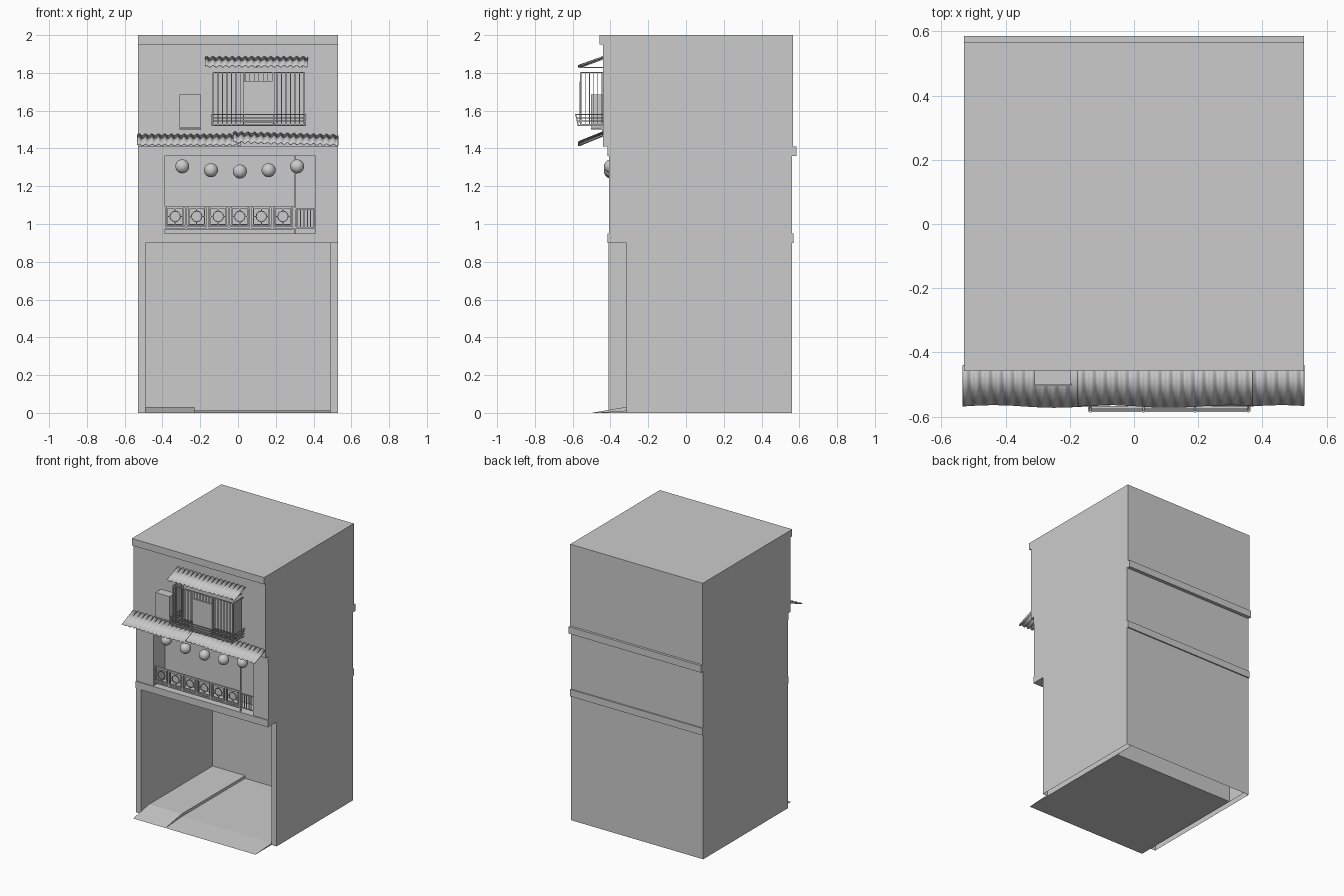
import bpy, bmesh, math
from mathutils import Vector, Matrix

if "Cube" in bpy.data.objects:
    bpy.data.objects.remove(bpy.data.objects["Cube"])


def finish(name, bm, smooth=False):
    me = bpy.data.meshes.new(name)
    bmesh.ops.recalc_face_normals(bm, faces=bm.faces)
    bm.to_mesh(me)
    bm.free()
    if smooth:
        me.shade_smooth()
    ob = bpy.data.objects.new(name, me)
    bpy.context.collection.objects.link(ob)
    return ob


def add_box(bm, lo, hi, open_bottom=False):
    lo, hi = Vector(lo), Vector(hi)
    m = Matrix.Translation((lo + hi) / 2) @ Matrix.Diagonal((*(hi - lo), 1))
    vs = bmesh.ops.create_cube(bm, size=1, matrix=m)["verts"]
    if open_bottom:
        low = {v for v in vs if v.co.z < lo.z + 1e-5}
        bmesh.ops.delete(bm, geom=[f for f in bm.faces if set(f.verts) <= low], context="FACES_ONLY")


def box(name, lo, hi, open_bottom=False):
    bm = bmesh.new()
    add_box(bm, lo, hi, open_bottom)
    return finish(name, bm)


def add_bar(bm, p, q, t=0.004):
    # square bar of thickness t between two points
    p, q = Vector(p), Vector(q)
    d = q - p
    m = (Matrix.Translation((p + q) / 2) @ d.to_track_quat("Z", "Y").to_matrix().to_4x4()
         @ Matrix.Diagonal((t, t, d.length, 1)))
    bmesh.ops.create_cube(bm, size=1, matrix=m)


W, BACK = 0.53, 0.56

# ground floor: open room with hollow walls
box("left_wall", (-W, -0.41, 0), (-0.49, BACK, 0.9), True)
box("right_wall", (0.49, -0.315, 0), (W, BACK, 0.9), True)
box("rear_wall", (-0.49, 0.41, 0), (0.49, BACK, 0.9), True)


# floor strips with a front ramp, extruded from a side profile
def floor(name, x0, x1, h):
    bm = bmesh.new()
    prof = [(-0.5, 0), (-0.315, h), (0.41, h), (0.41, 0.002)]
    f = bm.faces.new([bm.verts.new((x0, y, z)) for y, z in prof])
    r = bmesh.ops.extrude_face_region(bm, geom=[f])
    bmesh.ops.translate(bm, vec=(x1 - x0, 0, 0),
                        verts=[g for g in r["geom"] if isinstance(g, bmesh.types.BMVert)])
    finish(name, bm)


floor("raised_floor", -0.49, -0.23, 0.032)
floor("low_floor", -0.23, 0.49, 0.012)

# upper storeys
box("floor_band", (-W, -0.415, 0.9), (W, 0.569, 0.95))
box("second_storey", (-W, -0.276, 0.95), (W, BACK, 1.36))
box("left_pier", (-W, -0.408, 0.95), (-0.39, -0.276, 1.36))
box("right_pier", (0.41, -0.408, 0.95), (W, -0.276, 1.36))
box("lintel_band", (-W, -0.415, 1.36), (W, 0.585, 1.41))
box("third_storey", (-W, -0.44, 1.41), (W, 0.567, 1.95))
box("roof_cap", (-W, -0.458, 1.95), (W, 0.567, 2.0))

# loggia railing with six ornamental panels
bm = bmesh.new()
x0, x1, yr = -0.39, 0.295, -0.4
for z in (0.975, 0.988, 1.09):
    add_box(bm, (x0, yr - 0.006, z - 0.004), (x1, yr + 0.006, z + 0.004))
step = (x1 - x0) / 6
for i in range(7):
    x = x0 + i * step
    add_box(bm, (x - 0.006, yr - 0.006, 0.975), (x + 0.006, yr + 0.006, 1.09))
for i in range(6):
    c = Vector((x0 + (i + 0.5) * step, yr, 1.04))
    a = 0.042
    pts = [c + Vector((sx * a, 0, sz * a)) for sx, sz in ((-1, -1), (1, -1), (1, 1), (-1, 1))]
    for k in range(4):
        add_bar(bm, pts[k], pts[(k + 1) % 4], 0.006)
    ring = [c + 0.028 * Vector((math.cos(k * math.pi / 6), 0, math.sin(k * math.pi / 6)))
            for k in range(12)]
    for k in range(12):
        add_bar(bm, ring[k], ring[(k + 1) % 12], 0.005)
    for k in range(4):
        d = Vector((math.cos(k * math.pi / 2), 0, math.sin(k * math.pi / 2)))
        add_bar(bm, c + d * 0.028, c + d * a, 0.006)
finish("ornamental_railing", bm)

# small gate and slim post at the right
bm = bmesh.new()
for z in (0.98, 1.08):
    add_bar(bm, (0.305, yr, z), (0.41, yr, z), 0.007)
for i in range(6):
    x = 0.313 + i * 0.018
    add_bar(bm, (x, yr, 0.98), (x, yr, 1.08), 0.005)
add_bar(bm, (0.303, yr, 0.95), (0.303, yr, 1.36), 0.008)
finish("side_gate", bm)

# hanging lanterns
for i, x in enumerate((-0.295, -0.143, 0.01, 0.162, 0.313)):
    bm = bmesh.new()
    z = 1.278 + 0.027 * ((i - 2) / 2) ** 2
    bmesh.ops.create_uvsphere(bm, u_segments=20, v_segments=12, radius=0.037,
                              matrix=Matrix.Translation((x, -0.397, z)))
    finish(f"lantern_{i + 1}", bm, True)


# corrugated awnings
def awning(name, x0, x1, zt, zb, drop=0.0, waves=16):
    bm = bmesh.new()
    n = waves * 8
    rows = []
    for y, z in ((-0.44, zt), (-0.568, zb)):
        row = []
        for i in range(n + 1):
            t = i / n
            w = 0.005 * math.sin(t * waves * 2 * math.pi)
            edge = 0.004 * math.sin(t * 9) if y < -0.5 else 0
            row.append(bm.verts.new((x0 + t * (x1 - x0), y + edge, z + w - drop * t)))
        rows.append(row)
    for i in range(n):
        bm.faces.new((rows[0][i], rows[1][i], rows[1][i + 1], rows[0][i + 1]))
    ob = finish(name, bm, True)
    mod = ob.modifiers.new("thickness", "SOLIDIFY")
    mod.thickness = 0.003
    mod.offset = 0


awning("awning_left", -0.533, 0.015, 1.472, 1.418)
awning("awning_right", -0.025, 0.53, 1.484, 1.433, 0.015)
awning("awning_upper", -0.175, 0.37, 1.882, 1.835)
bm = bmesh.new()
for x in (-0.15, 0.1, 0.34):
    add_bar(bm, (x, -0.44, 1.828), (x, -0.56, 1.828))
    add_bar(bm, (x, -0.44, 1.872), (x, -0.56, 1.828))
finish("awning_brackets", bm)

# outdoor cooling unit and bracket
box("cooling_unit", (-0.31, -0.502, 1.51), (-0.197, -0.44, 1.685))
bm = bmesh.new()
for x in (-0.305, -0.2):
    add_bar(bm, (x, -0.44, 1.503), (x, -0.5, 1.503), 0.008)
    add_bar(bm, (x, -0.443, 1.47), (x, -0.443, 1.51), 0.006)
add_bar(bm, (-0.31, -0.5, 1.503), (-0.195, -0.5, 1.503), 0.008)
add_bar(bm, (-0.193, -0.445, 1.5), (-0.193, -0.445, 1.64), 0.005)
finish("unit_bracket", bm)

# window cage
bm = bmesh.new()
xa, xb, yf, yw, zl, zh = -0.13, 0.35, -0.556, -0.44, 1.525, 1.802
for x in (xa, 0.03, 0.19, xb):
    add_bar(bm, (x, yf, zl), (x, yf, zh), 0.008)
for i in range(1, 20):
    x = xa + i * (xb - xa) / 20
    if 0.03 < x < 0.19:
        add_bar(bm, (x, yf, 1.755), (x, yf, zh))
    else:
        add_bar(bm, (x, yf, zl), (x, yf, zh))
for z in (zl, zh):
    add_bar(bm, (xa, yf, z), (xb, yf, z), 0.007)
    for x in (xa, xb):
        add_bar(bm, (x, yw, z), (x, yf, z), 0.007)
for x in (xa, xb):
    for k in range(5):
        y = yw - 0.005 - k * 0.022
        add_bar(bm, (x, y, zl), (x, y, zh))
# flared flower rail around the bottom
for z, o in ((1.522, 0.014), (1.545, 0.02), (1.562, 0.024), (1.58, 0.028)):
    f, l, r = yf - o, xa - o * 0.4, xb + o * 0.4
    add_bar(bm, (l, f, z), (r, f, z), 0.005)
    add_bar(bm, (l, f, z), (l, yw, z), 0.005)
    add_bar(bm, (r, f, z), (r, yw, z), 0.005)
for x in (xa - 0.006, 0.03, 0.19, xb + 0.006):
    add_bar(bm, (x, yf - 0.014, 1.52), (x, yf - 0.028, 1.582), 0.006)
for i in range(8):
    y = yw - 0.01 - i * 0.017
    add_bar(bm, (xa, y, 1.522), (xb, y, 1.522))
finish("window_cage", bm)
box("cage_panel", (0.033, -0.565, 1.535), (0.187, -0.553, 1.755))
